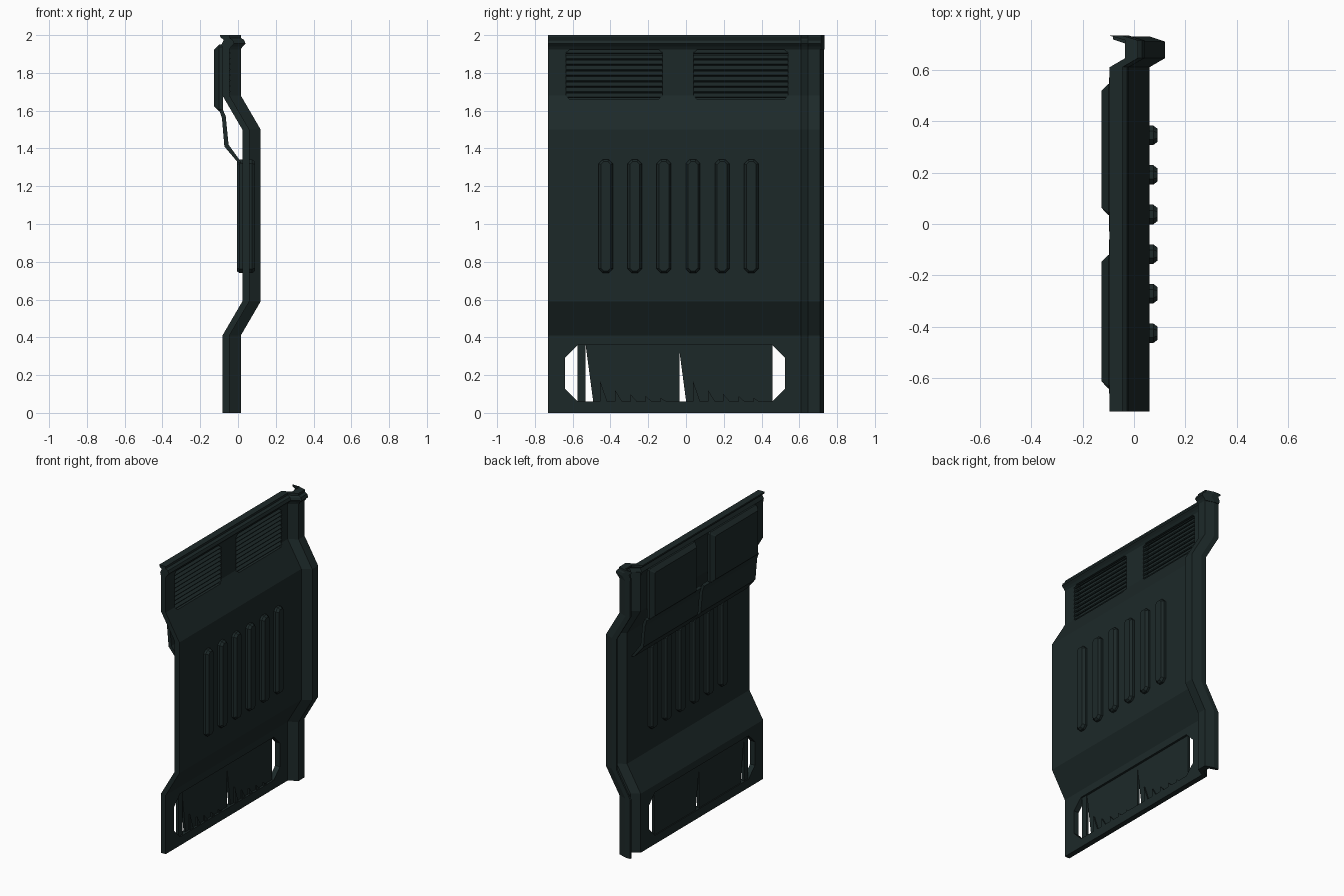
import bpy, bmesh, math
from mathutils import Matrix, Vector

if "Cube" in bpy.data.objects:
    bpy.data.objects.remove(bpy.data.objects["Cube"])

mat = bpy.data.materials.new("dark_green_metal")
mat.diffuse_color = (0.012, 0.022, 0.022, 1)
mat.use_nodes = True
mat.node_tree.nodes["Principled BSDF"].inputs["Base Color"].default_value = mat.diffuse_color


def finish(bm, name):
    bmesh.ops.recalc_face_normals(bm, faces=bm.faces)
    me = bpy.data.meshes.new(name)
    bm.to_mesh(me)
    bm.free()
    ob = bpy.data.objects.new(name, me)
    bpy.context.collection.objects.link(ob)
    me.materials.append(mat)
    return ob


def loft(name, rings):
    """Closed solid through a list of equal-length point rings."""
    bm = bmesh.new()
    vs = [[bm.verts.new(p) for p in r] for r in rings]
    n = len(rings[0])
    for a, b in zip(vs, vs[1:]):
        for i in range(n):
            j = (i + 1) % n
            bm.faces.new((a[i], a[j], b[j], b[i]))
    bm.faces.new(vs[0])
    bm.faces.new(vs[-1])
    return finish(bm, name)


def plate(name, y0, y1, z0, z1, c, layers):
    """Corner-cut rectangle in the yz plane, stacked through (x, inset) layers."""
    rings = []
    for x, s in layers:
        a, b, lo, hi = y0 + s, y1 - s, z0 + s, z1 - s
        k = max(c - s * 0.6, 0.003)
        rings.append([(x, a + k, lo), (x, b - k, lo), (x, b, lo + k), (x, b, hi - k),
                      (x, b - k, hi), (x, a + k, hi), (x, a, hi - k), (x, a, lo + k)])
    return loft(name, rings)


def box(name, loc, size, rot=0):
    bm = bmesh.new()
    m = (Matrix.Translation(loc) @ Matrix.Rotation(rot, 4, 'Y')
         @ Matrix.Diagonal(Vector((*size, 1))))
    bmesh.ops.create_cube(bm, size=1, matrix=m)
    return finish(bm, name)


def prism(name, yz, x0, x1):
    return loft(name, [[(x, y, z) for y, z in yz] for x in (x0, x1)])


# Bent wall sheet with the raised channel column on its +y side
T = 0.037
section = [(0, -.73), (0, .61), (.06, .645), (.06, .71), (0, .73), (-T, .73),
           (-T, .718), (.018, .70), (.018, .65), (-T, .615), (-T, -.73)]
bends = [(-.045, 0), (-.045, .41), (.06, .59), (.06, 1.5), (-.045, 1.68), (-.045, 1.95)]
sheet = loft("wall_sheet", [[(x + d, y, z) for d, y in section] for x, z in bends])

# Openings: low octagonal slot and two upper vents
vents = [(-.635, -.125), (.04, .54)]
cutters = [plate("slot_cutter", -.64, .525, .06, .36, .068, [(-.2, 0), (.0, 0)])]
cutters += [plate("vent_cutter", a, b, 1.66, 1.925, .02, [(-.2, 0), (.0, 0)]) for a, b in vents]
for c in cutters:
    c.hide_render = True
    m = sheet.modifiers.new("cut", 'BOOLEAN')
    m.object = c
    m.solver = 'EXACT'
bpy.context.view_layer.update()
me = bpy.data.meshes.new_from_object(
    sheet.evaluated_get(bpy.context.evaluated_depsgraph_get()))
sheet.modifiers.clear()
sheet.data = me
for c in cutters:
    bpy.data.objects.remove(c)

# Top rail that follows the column offset
rail = [(-.045, 1.925), (-.035, 1.94), (-.02, 1.955), (-.028, 1.975), (-.045, 1.985),
        (-.045, 2.0), (-.095, 2.0), (-.093, 1.988), (-.075, 1.975), (-.088, 1.95), (-.082, 1.925)]
stations = [(0, -.73), (0, .61), (.06, .645), (.06, .715), (0, .733)]
loft("top_rail", [[(x + d, y, z) for x, z in rail] for d, y in stations])

# Vent slats, rear housings and hanging rear flaps
for a, b in vents:
    for i in range(9):
        box("vent_slat", (-.055, (a + b) / 2, 1.68 + i * .029), (.034, b - a, .008),
            math.radians(35))
    plate("vent_housing", a - .005, b + .005, 1.595, 1.95, .012,
          [(-.08, 0), (-.1, 0), (-.126, .027)])
flap = [(-.082, 1.61), (-.065, 1.57), (-.05, 1.42), (.022, 1.32), (0, 1.325),
        (-.072, 1.41), (-.085, 1.56), (-.098, 1.6)]
for a, b in ((-.66, -.06), (-.03, .57)):
    loft("rear_flap", [[(x, y, z) for x, z in flap] for y in (a, b)])

# Six stiffening ribs showing on both faces
for i in range(6):
    y = -.425 + i * .154
    plate("stiffening_rib", y - .038, y + .038, .74, 1.342, .022,
          [(-.006, .01), (.008, 0), (.075, 0), (.091, .012)])

# Slot shutters: strip, two slanted-edge plates and shrinking teeth
prism("slot_strip", [(-.575, .05), (-.532, .05), (-.532, .365), (-.575, .365)], -.075, -.055)
for s in (-.532, -.04):
    end = s + .497
    prism("slot_shutter", [(s + .042, .05), (end, .05), (end, .365), (s, .365)], -.075, -.06)
    for i, h in enumerate((.11, .06, .04, .03, .02)):
        y = s + .077 + i * .08
        prism("shutter_tooth", [(y, .055), (y + .04, .055), (y, .06 + h)], -.06, -.05)
